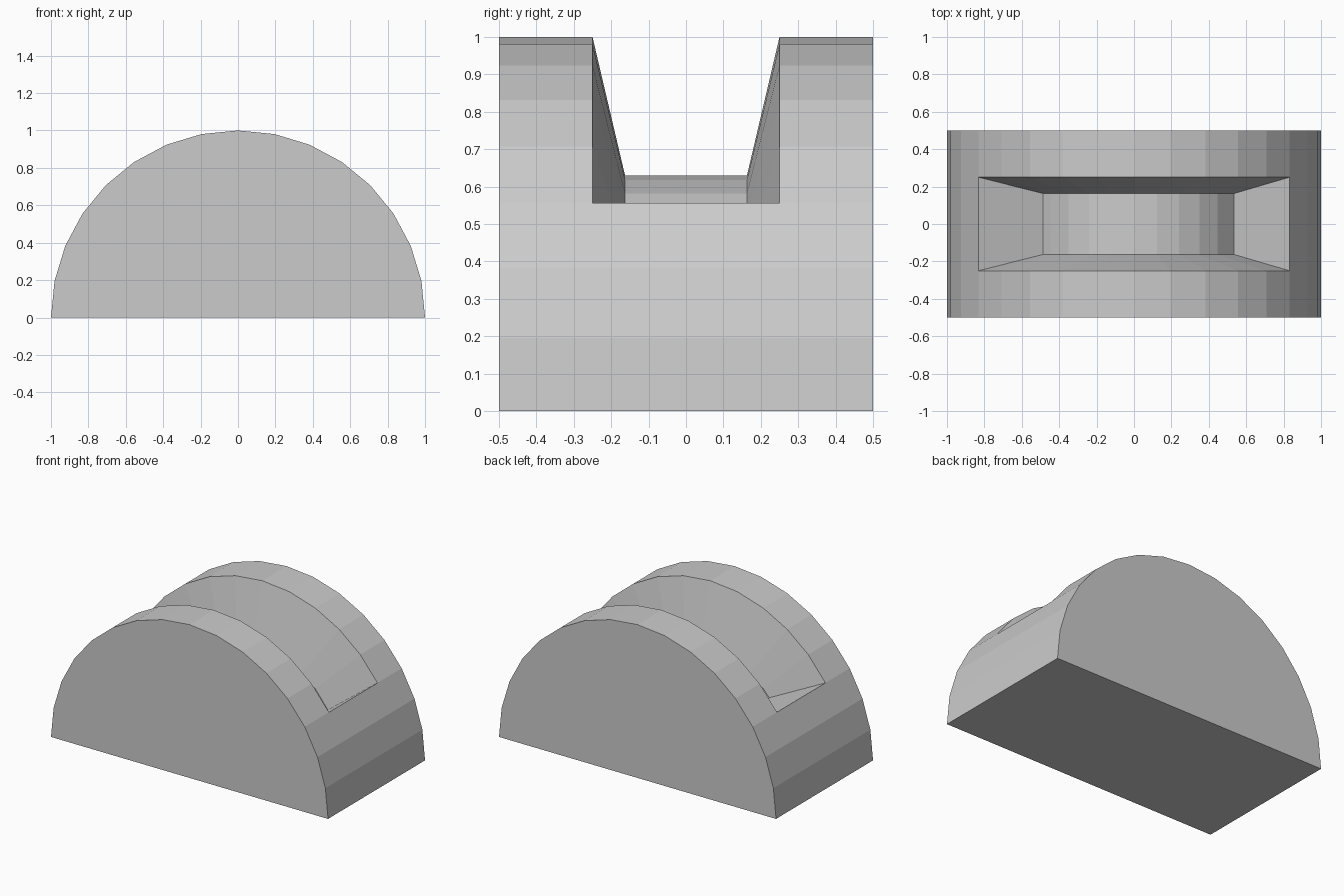
import bpy
import bmesh
from math import cos, sin, pi, radians

cube = bpy.data.objects.get("Cube")
if cube:
    bpy.data.objects.remove(cube, do_unlink=True)

# Plain grey material
grey = bpy.data.materials.new("grey")
grey.use_nodes = True
colour = (0.6, 0.6, 0.6, 1)
grey.diffuse_color = colour
grey.node_tree.nodes["Principled BSDF"].inputs["Base Color"].default_value = colour

SEGMENTS = 16
FIRST, LAST = 3, 13          # arc steps spanned by the recess
HALF_DEPTH, RIM, FLOOR = 0.5, 0.25, 0.163
FLOOR_RADIUS = 0.63

bm = bmesh.new()


def arc(radius, y, angles):
    return [bm.verts.new((radius * cos(a), y, radius * sin(a))) for a in angles]


def bridge(a, b, skip=()):
    for i in range(len(a) - 1):
        if i not in skip:
            bm.faces.new((a[i], a[i + 1], b[i + 1], b[i]))


# Half-round shell, left open where the recess sinks in
angles = [pi * i / SEGMENTS for i in range(SEGMENTS + 1)]
rows = [arc(1, y, angles) for y in (-HALF_DEPTH, -RIM, RIM, HALF_DEPTH)]
bridge(rows[0], rows[1])
bridge(rows[1], rows[2], range(FIRST, LAST))
bridge(rows[2], rows[3])

# Flat ends and base
bm.faces.new(rows[0])
bm.faces.new(rows[3])
bm.faces.new([r[0] for r in rows] + [r[-1] for r in reversed(rows)])

# Curved recess floor, with slightly uneven ends
floor_angles = angles[FIRST:LAST + 1]
floor_angles[0] = radians(31.9)
floor_angles[-1] = radians(140.6)
near, far = [arc(FLOOR_RADIUS, y, floor_angles) for y in (-FLOOR, FLOOR)]
bridge(near, far)

# Sloping recess walls
rim_near, rim_far = [r[FIRST:LAST + 1] for r in rows[1:3]]
bridge(rim_near, near)
bridge(far, rim_far)
for i in (0, -1):
    bm.faces.new((rim_near[i], rim_far[i], far[i], near[i]))

bmesh.ops.recalc_face_normals(bm, faces=bm.faces)
mesh = bpy.data.meshes.new("recessed_half_cylinder")
bm.to_mesh(mesh)
bm.free()
mesh.materials.append(grey)
body = bpy.data.objects.new("recessed_half_cylinder", mesh)
bpy.context.collection.objects.link(body)
